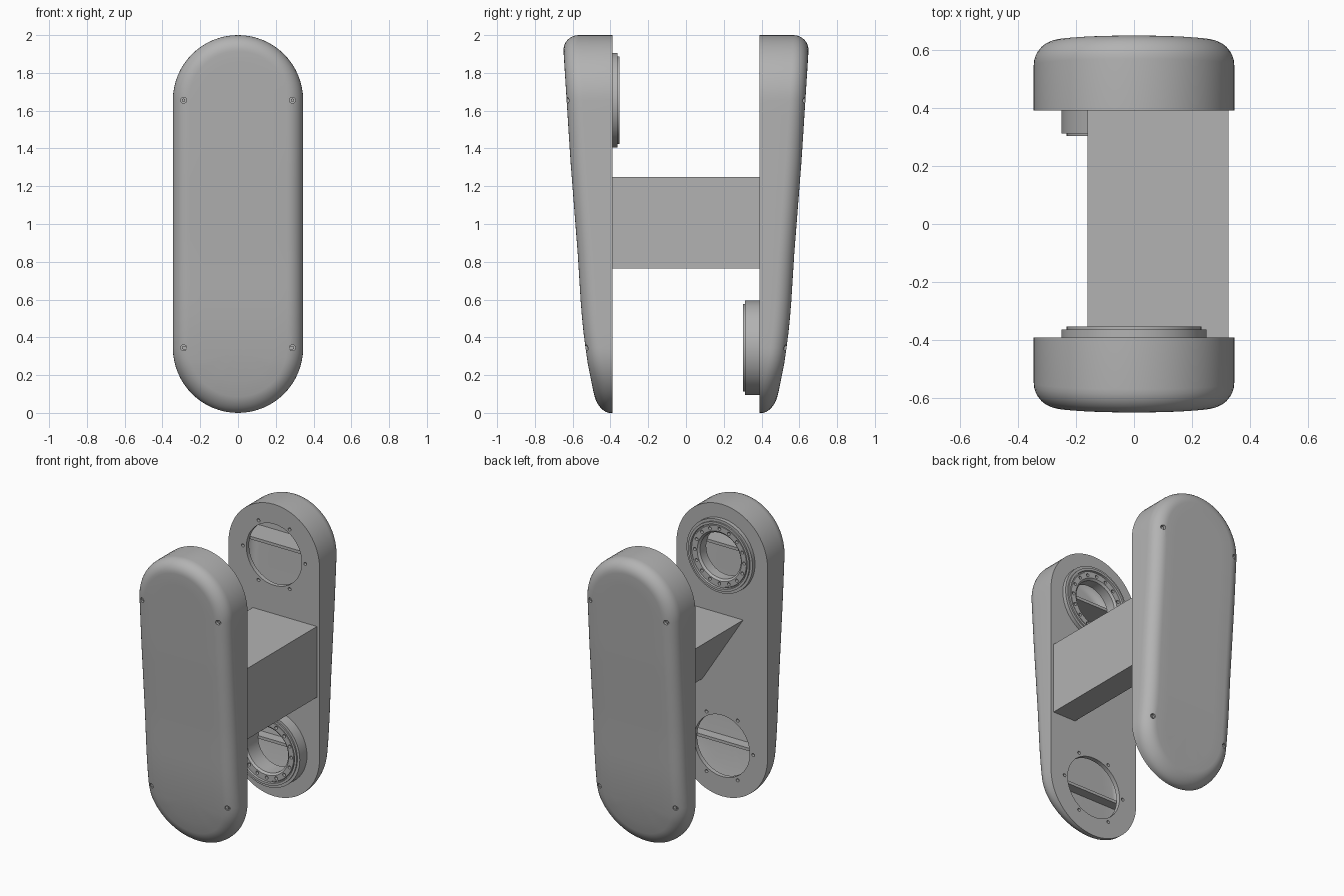
import bpy, bmesh, math
from mathutils import Matrix, Vector

cube = bpy.data.objects.get("Cube")
if cube:
    bpy.data.objects.remove(cube)

grey = bpy.data.materials.new("satin grey")
grey.use_nodes = True
grey.diffuse_color = (0.45, 0.45, 0.45, 1)
grey.node_tree.nodes["Principled BSDF"].inputs["Base Color"].default_value = (0.45, 0.45, 0.45, 1)

R, LOW, HIGH, FACE = 0.345, 0.345, 1.655, 0.39
# Outer depth of a shell by height
DEPTH = [(0, .46), (.03, .47), (.12, .492), (.26, .52), (.4, .54), (.55, .555),
         (.84, .573), (1.34, .612), (1.97, .652), (2, .653)]


def depth(z):
    for (z0, d0), (z1, d1) in zip(DEPTH, DEPTH[1:]):
        if z <= z1:
            return d0 + (d1 - d0) * max(0, z - z0) / (z1 - z0)
    return DEPTH[-1][1]


def finish(name, bm, smooth=True):
    bmesh.ops.recalc_face_normals(bm, faces=bm.faces)
    mesh = bpy.data.meshes.new(name)
    bm.to_mesh(mesh)
    bm.free()
    mesh.materials.append(grey)
    ob = bpy.data.objects.new(name, mesh)
    bpy.context.collection.objects.link(ob)
    if smooth:
        shade(ob)
    return ob


def shade(ob):
    bpy.ops.object.select_all(action='DESELECT')
    ob.select_set(True)
    bpy.context.view_layer.objects.active = ob
    bpy.ops.object.shade_smooth_by_angle(angle=math.radians(35))


def cut(ob, cutter):
    mod = ob.modifiers.new("cut", 'BOOLEAN')
    mod.object, mod.operation, mod.solver = cutter, 'DIFFERENCE', 'EXACT'
    dg = bpy.context.evaluated_depsgraph_get()
    dg.update()
    mesh = bpy.data.meshes.new_from_object(ob.evaluated_get(dg))
    ob.modifiers.clear()
    ob.data = mesh
    bpy.data.objects.remove(cutter)


def outline(inset):
    """Upright rounded slot in x and z, as a closed loop of points."""
    r, pts, arc, side = R - inset, [], 32, 16
    for i in range(arc + 1):
        a = math.pi * i / arc
        pts.append((r * math.cos(a), HIGH + r * math.sin(a)))
    for i in range(1, side):
        pts.append((-r, HIGH + (LOW - HIGH) * i / side))
    for i in range(arc + 1):
        a = math.pi + math.pi * i / arc
        pts.append((r * math.cos(a), LOW + r * math.sin(a)))
    for i in range(1, side):
        pts.append((r, LOW + (HIGH - LOW) * i / side))
    return pts


def slot_body(name, s, base, skin, fillet):
    """Slot-shaped solid with a rounded, sloping outer face."""
    bm = bmesh.new()
    rings = [(skin, None)]
    for i in range(9):
        a = math.pi / 2 * i / 8
        rings.append((skin + fillet * (1 - math.cos(a)), 1 - math.sin(a)))
    rings += [(inset, 0) for inset in (.16, .25, R)]
    loops = []
    for inset, drop in rings:
        loop = []
        for x, z in outline(inset):
            top = depth(z) - skin
            y = base if drop is None else top - drop * min(fillet, .8 * (top - base))
            loop.append(bm.verts.new((x, s * y, z)))
        loops.append(loop)
    n = len(loops[0])
    for a, b in zip(loops, loops[1:]):
        for i in range(n):
            j = (i + 1) % n
            bm.faces.new((a[i], a[j], b[j], b[i]))
    bm.faces.new(loops[0])
    bmesh.ops.remove_doubles(bm, verts=bm.verts, dist=1e-5)
    return finish(name, bm, False)


def add_rod(bm, x, z, y0, y1, r, seg):
    m = Matrix.Translation((x, (y0 + y1) / 2, z)) @ Matrix.Rotation(math.pi / 2, 4, 'X')
    bmesh.ops.create_cone(bm, cap_ends=True, segments=seg, radius1=r, radius2=r,
                          depth=abs(y1 - y0), matrix=m)


def add_bolt_circle(bm, z, y0, y1, radius, count, r):
    for i in range(count):
        a = 2 * math.pi * i / count
        add_rod(bm, radius * math.cos(a), z + radius * math.sin(a), y0, y1, r, 12)


def box(name, size, centre):
    bm = bmesh.new()
    bmesh.ops.create_cube(bm, size=1, matrix=Matrix.Translation(centre) @ Matrix.Diagonal((*size, 1)))
    return finish(name, bm, False)


def shell(name, s):
    ob = slot_body(name, s, FACE, 0, .085)
    cut(ob, slot_body("cavity", s, FACE + .03, .025, .06))
    # Joint openings with their bolt holes
    bm = bmesh.new()
    for z in (LOW, HIGH):
        add_rod(bm, 0, z, s * .36, s * .435, .21, 64)
        add_bolt_circle(bm, z, s * .36, s * .41, .236, 6, .011)
    cut(ob, finish("openings", bm, False))
    # Screw recesses on the outer face
    bm = bmesh.new()
    for x in (-.288, .288):
        for z in (LOW, HIGH):
            add_rod(bm, x, z, s * (depth(z) - .022), s * .7, .016, 16)
    cut(ob, finish("recesses", bm, False))
    shade(ob)
    # Screw heads
    bm = bmesh.new()
    for x in (-.288, .288):
        for z in (LOW, HIGH):
            add_rod(bm, x, z, s * (depth(z) - .03), s * (depth(z) - .014), .010, 6)
    finish(name + "_screws", bm)
    # Stiffening ribs inside
    for z, tag in ((LOW, "lower"), (HIGH + .04, "upper")):
        y0, y1 = FACE + .05, depth(z) - .01
        box(f"{name}_{tag}_rib", (.58, y1 - y0, .02), (0, s * (y0 + y1) / 2, z))


def joint_ring(name, s, z, height):
    """Stepped bearing ring standing on the inner face of a shell."""
    h = height
    profile = [(.155, -.05), (.155, h - .02), (.168, h - .008), (.205, h - .008), (.208, h - .014),
               (.214, h - .014), (.216, h), (.232, h), (.232, h - .01), (.25, h - .01),
               (.25, -.002), (.205, -.002), (.205, -.05)]
    bm = bmesh.new()
    seg, loops = 64, []
    for k in range(seg):
        a = 2 * math.pi * k / seg
        loops.append([bm.verts.new((r * math.cos(a), s * (FACE - y), z + r * math.sin(a)))
                      for r, y in profile])
    for k in range(seg):
        a, b = loops[k], loops[(k + 1) % seg]
        for i in range(len(profile)):
            j = (i + 1) % len(profile)
            bm.faces.new((a[i], a[j], b[j], b[i]))
    ob = finish(name, bm, False)
    bm = bmesh.new()
    add_bolt_circle(bm, z, s * (FACE - h - .02), s * (FACE - h + .03), .187, 16, .011)
    cut(ob, finish("ring_holes", bm, False))
    shade(ob)


shell("front_shell", -1)
shell("back_shell", 1)
joint_ring("upper_joint_ring", -1, HIGH, .037)
joint_ring("lower_joint_ring", 1, LOW, .088)

# Cross beam with a sloping underside
bm = bmesh.new()
section = [(-.16, 1.25), (.325, 1.25), (.325, .765), (.15, .765)]
face = bm.faces.new([bm.verts.new((x, -FACE - .005, z)) for x, z in section])
ext = bmesh.ops.extrude_face_region(bm, geom=[face])
bmesh.ops.translate(bm, vec=Vector((0, 2 * FACE + .01, 0)),
                    verts=[v for v in ext["geom"] if isinstance(v, bmesh.types.BMVert)])
finish("cross_beam", bm, False)
